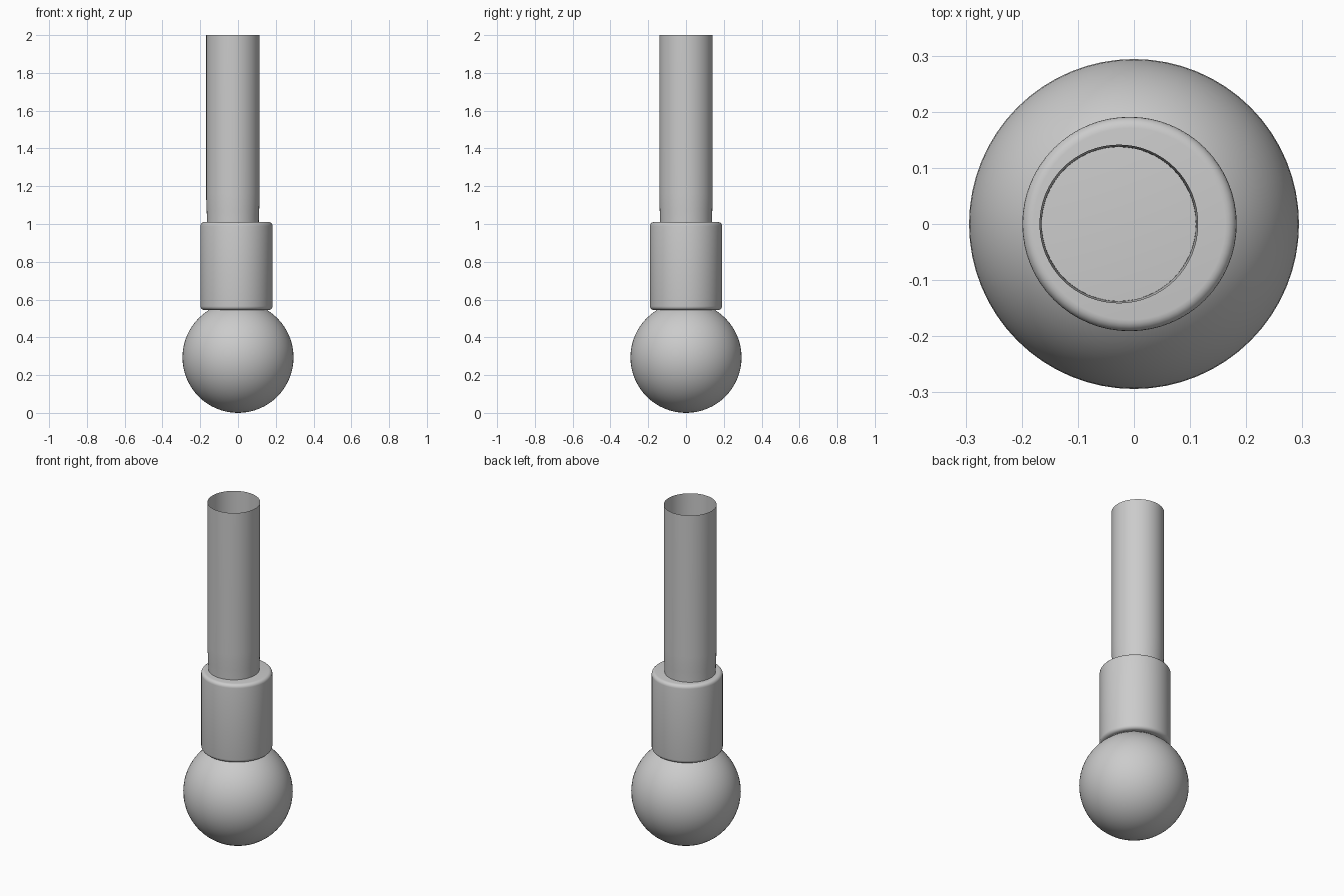
import bpy, bmesh, math

if "Cube" in bpy.data.objects:
    bpy.data.objects.remove(bpy.data.objects["Cube"])


def lathe(name, profile, x, segments=64):
    """Revolve an (r, z) profile about a vertical axis at the given x."""
    bm = bmesh.new()
    verts = [bm.verts.new((r, 0, z)) for r, z in profile]
    edges = [bm.edges.new(pair) for pair in zip(verts, verts[1:])]
    bmesh.ops.spin(bm, geom=verts + edges, cent=(0, 0, 0), axis=(0, 0, 1),
                   angle=2 * math.pi, steps=segments, use_duplicate=False)
    bmesh.ops.remove_doubles(bm, verts=bm.verts, dist=1e-5)
    bmesh.ops.recalc_face_normals(bm, faces=bm.faces)
    mesh = bpy.data.meshes.new(name)
    bm.to_mesh(mesh)
    bm.free()
    ob = bpy.data.objects.new(name, mesh)
    bpy.context.collection.objects.link(ob)
    ob.location.x = x
    bpy.ops.object.select_all(action='DESELECT')
    ob.select_set(True)
    bpy.context.view_layer.objects.active = ob
    bpy.ops.object.shade_smooth_by_angle(angle=math.radians(40))
    return ob


def fillet(r, z, size, start, steps=5):
    """Quarter-round corner points about centre (r, z)."""
    return [(r + size * math.cos(math.radians(start + 90 * i / steps)),
             z + size * math.sin(math.radians(start + 90 * i / steps)))
            for i in range(steps + 1)]


# Ball base
bpy.ops.mesh.primitive_uv_sphere_add(segments=64, ring_count=32, radius=0.294,
                                     location=(0, 0, 0.294))
bpy.context.object.name = "ball_base"
bpy.ops.object.shade_smooth()

# Collar: closed cylinder with rounded rims
R, B, Z0, Z1 = 0.191, 0.02, 0.545, 1.01
collar = [(0, Z0)] + fillet(R - B, Z0 + B, B, -90) \
    + fillet(R - B, Z1 - B, B, 0) + [(0, Z1)]
lathe("collar", collar, -0.008)

# Tube: open top, slightly narrowed foot sitting in the collar
tube = [(0.137, 1.0), (0.1375, 1.03), (0.139, 1.07), (0.141, 1.12), (0.1415, 1.16), (0.1415, 2.0)]
lathe("tube", tube, -0.027)
